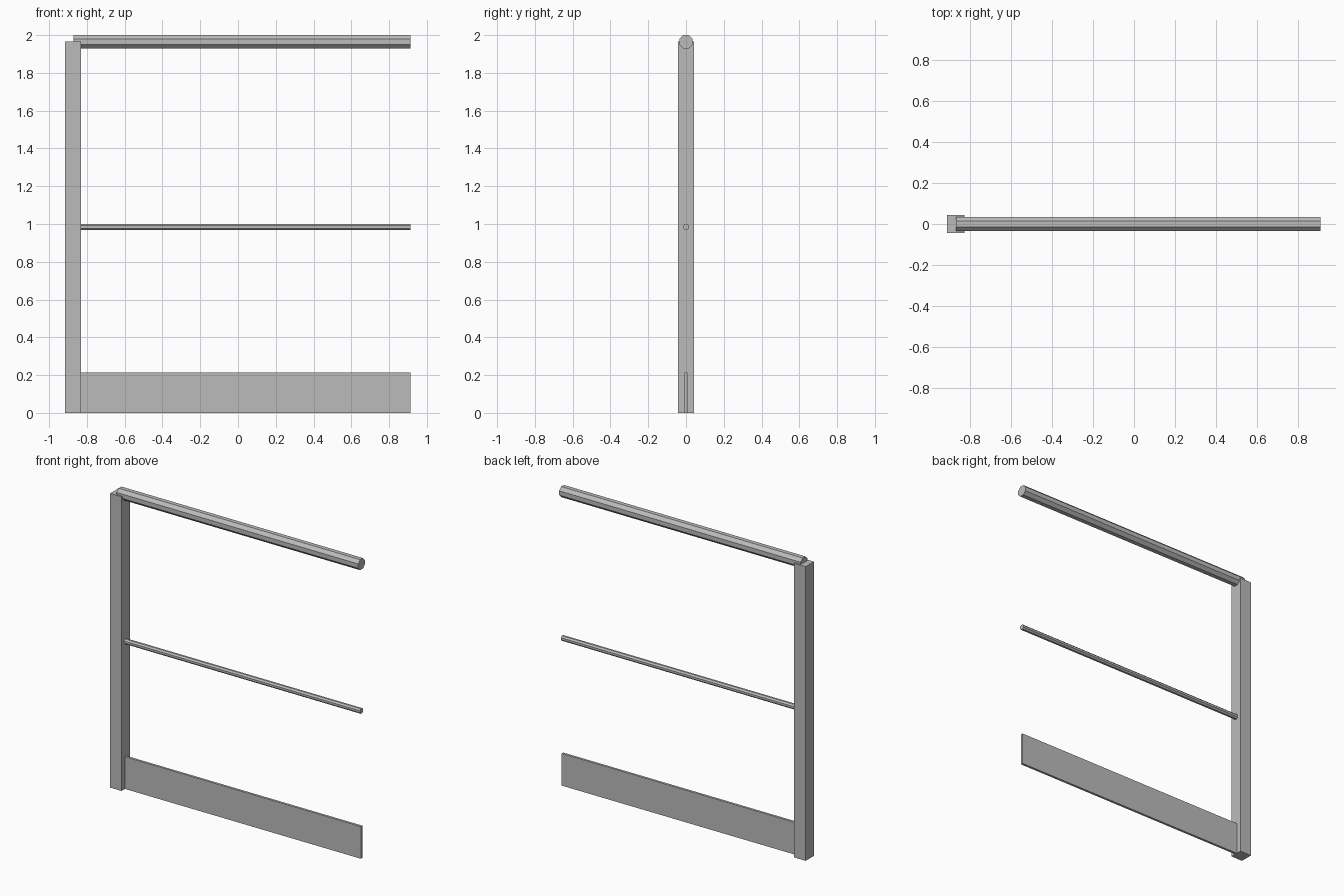
import bpy
import math

cube = bpy.data.objects.get("Cube")
if cube:
    bpy.data.objects.remove(cube, do_unlink=True)

GREY = (0.5, 0.5, 0.5, 1)
metal = bpy.data.materials.new("grey_metal")
metal.use_nodes = True
metal.diffuse_color = GREY
metal.node_tree.nodes["Principled BSDF"].inputs["Base Color"].default_value = GREY

RIGHT_END = -0.83   # inner face of the post
LEFT_END = 0.913


def finish(name):
    obj = bpy.context.object
    obj.name = name
    bpy.ops.object.transform_apply(location=False, rotation=True, scale=True)
    obj.data.materials.append(metal)


def box(name, x0, x1, depth, height):
    """Box standing on the ground, centred on y."""
    bpy.ops.mesh.primitive_cube_add(size=1, location=((x0 + x1) / 2, 0, height / 2))
    bpy.context.object.scale = (x1 - x0, depth, height)
    finish(name)


def rail(name, x0, x1, z, half_height):
    """Octagonal bar along x with a flat side on top."""
    bpy.ops.mesh.primitive_cylinder_add(
        vertices=8, radius=half_height / math.cos(math.pi / 8), depth=x1 - x0)
    obj = bpy.context.object
    # Turn the flats to face the axes, then lay the bar along x
    for v in obj.data.vertices:
        a = math.atan2(v.co.y, v.co.x) + math.pi / 8
        r = math.hypot(v.co.x, v.co.y)
        v.co.x, v.co.y = r * math.cos(a), r * math.sin(a)
    obj.rotation_euler = (0, math.pi / 2, 0)
    obj.location = ((x0 + x1) / 2, 0, z)
    finish(name)


# Upright and kick plate
box("post", -0.915, RIGHT_END, 0.087, 1.965)
box("toe_board", RIGHT_END, LEFT_END, 0.016, 0.215)

# Handrail starts over the middle of the post, mid rail at its face
rail("top_rail", -0.872, LEFT_END, 1.965, 0.035)
rail("middle_rail", RIGHT_END, LEFT_END, 0.984, 0.0165)
